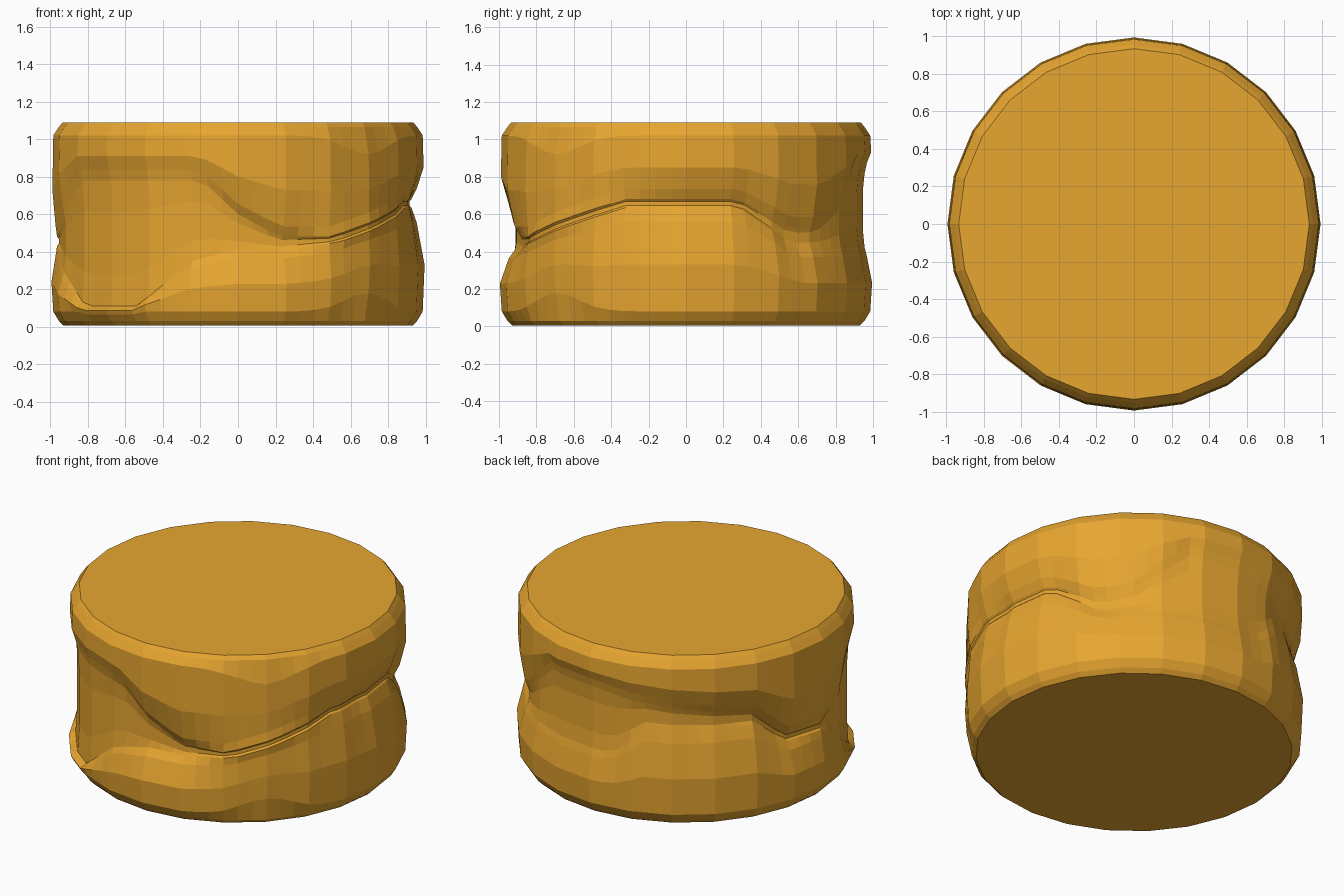
import bpy, bmesh, math

if "Cube" in bpy.data.objects:
    bpy.data.objects.remove(bpy.data.objects["Cube"])

COLUMNS = 72
# Groove curves around the side: start value, then ramps (from angle, to angle, change)
LOWER_LIP = (.41, [(-75, -57, .04), (-57, -20, .185), (18, 38, -.215), (98, 110, .18),
                   (150, 164, -.17), (182, 212, -.32), (236, 256, .25), (256, 270, .05)])
UPPER_LIP = (.60, [(-90, -76, -.12), (-60, -20, .20), (18, 36, -.15), (48, 70, .29),
                   (90, 150, -.14), (150, 164, -.20), (182, 210, .30), (258, 270, -.18)])
FLOOR = (.905, [(-75, -55, .08), (-40, -5, -.07), (35, 52, .03), (100, 160, -.035),
                (164, 180, .045), (180, 215, -.01), (254, 270, -.04)])


def ramped(curve, a):
    """Value of a ramped curve at angle a (degrees)."""
    start, ramps = curve
    return start + sum(d * min(1, max(0, (a - p) / (q - p))) for p, q, d in ramps)


def column(a):
    """Radius and height pairs from bottom rim to top rim."""
    low, up, floor = (ramped(c, a) for c in (LOWER_LIP, UPPER_LIP, FLOOR))
    wide = .1 * math.exp(-((a + 45) / 13) ** 2)      # broad chamfer at the plain corner
    b = min(.08 + wide, low * .6)
    t = 1.02 - wide
    half = (.99 + floor) / 2
    g = up - low
    return [(.93, .005), (.955, .03), (.985, b), (.995, b + .45 * (low - b)),
            (half, low - .14 * (low - b)), (floor + .01, low), (floor, low + .25 * g),
            (floor, up - .25 * g), (floor + .01, up), (half, up + .055),
            (.99, up + .055 + .4 * (t - up - .055)), (.985, t), (.955, 1.065), (.935, 1.09)]


# Grooved round block
bm = bmesh.new()
cols = []
for i in range(COLUMNS):
    a = -90 + 360 * i / COLUMNS
    rad = math.radians(a)
    dev = (a % 15) - 7.5
    facet = math.cos(math.radians(7.5)) / math.cos(math.radians(dev))  # 24-sided outline
    cols.append([bm.verts.new((r * facet * math.cos(rad), r * facet * math.sin(rad), z))
                 for r, z in column(a)])
for i, c in enumerate(cols):
    n = cols[(i + 1) % COLUMNS]
    for j in range(len(c) - 1):
        bm.faces.new((c[j], n[j], n[j + 1], c[j + 1]))

# Flat end caps
bm.faces.new([c[-1] for c in cols])
bm.faces.new([c[0] for c in reversed(cols)])
bmesh.ops.recalc_face_normals(bm, faces=bm.faces[:])

mesh = bpy.data.meshes.new("grooved_block")
bm.to_mesh(mesh)
bm.free()
block = bpy.data.objects.new("grooved_block", mesh)
bpy.context.collection.objects.link(block)

# Golden colour
gold = bpy.data.materials.new("gold")
gold.diffuse_color = (.80, .38, .03, 1)
gold.use_nodes = True
gold.node_tree.nodes["Principled BSDF"].inputs["Base Color"].default_value = gold.diffuse_color
mesh.materials.append(gold)
